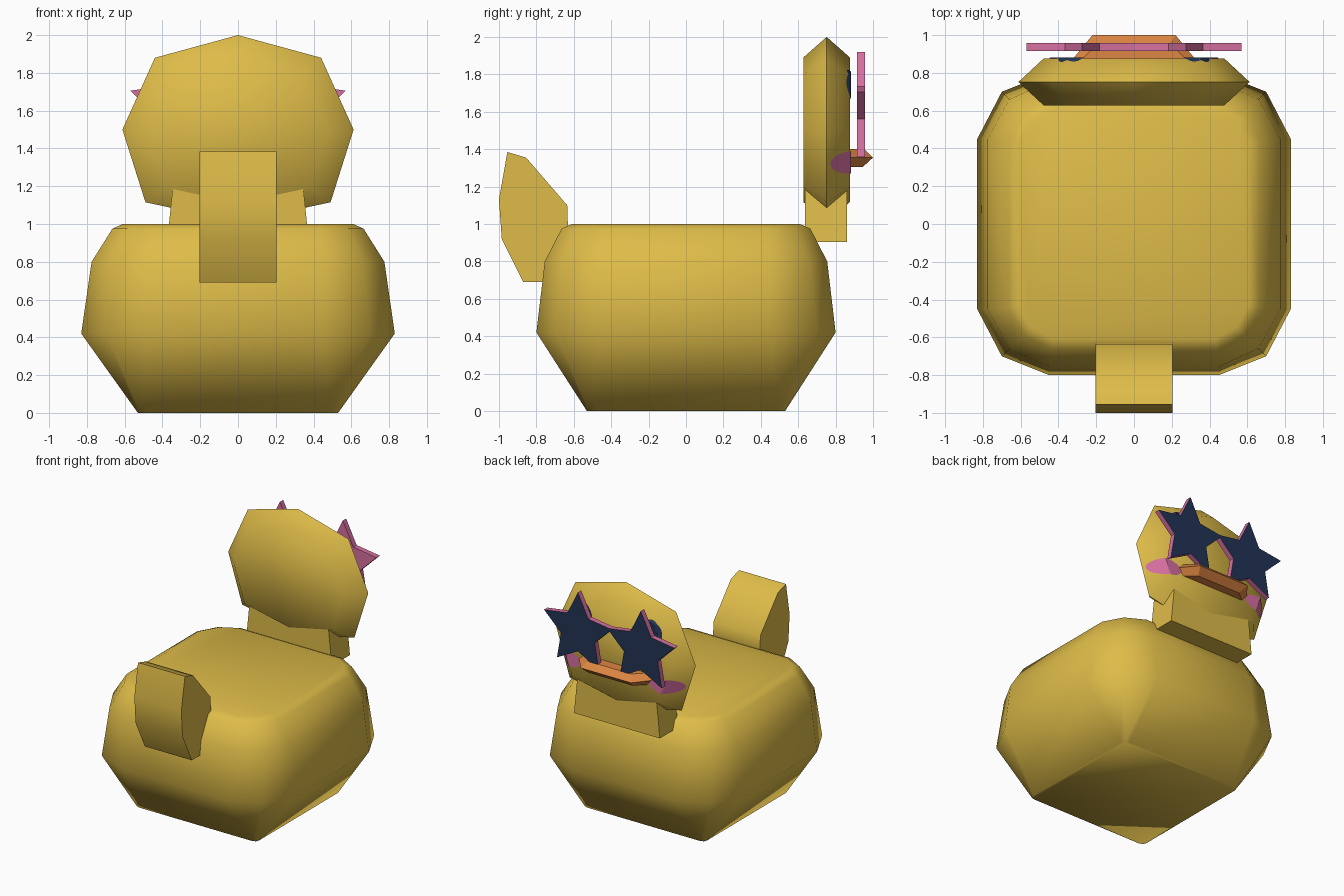
import bpy, bmesh, math
from mathutils import Vector
from mathutils.bvhtree import BVHTree

if "Cube" in bpy.data.objects:
    bpy.data.objects.remove(bpy.data.objects["Cube"])


def material(name, rgb):
    m = bpy.data.materials.new(name)
    m.diffuse_color = (*rgb, 1)
    m.use_nodes = True
    m.node_tree.nodes["Principled BSDF"].inputs["Base Color"].default_value = m.diffuse_color
    return m


YELLOW = material("yellow", (0.73, 0.50, 0.065))
ORANGE = material("orange", (0.73, 0.24, 0.055))
PINK = material("pink", (0.67, 0.16, 0.35))
NAVY = material("navy", (0.016, 0.034, 0.09))


def finish(name, bm, mats, angle=None):
    bmesh.ops.recalc_face_normals(bm, faces=bm.faces)
    me = bpy.data.meshes.new(name)
    bm.to_mesh(me)
    bm.free()
    for m in mats:
        me.materials.append(m)
    ob = bpy.data.objects.new(name, me)
    bpy.context.collection.objects.link(ob)
    if angle:
        bpy.ops.object.select_all(action='DESELECT')
        ob.select_set(True)
        bpy.context.view_layer.objects.active = ob
        bpy.ops.object.shade_smooth_by_angle(angle=math.radians(angle))
    return ob


def loft(rings):
    """Skin equal-sized closed rings and cap both ends."""
    bm = bmesh.new()
    rows = [[bm.verts.new(p) for p in r] for r in rings]
    n = len(rows[0])
    for a, b in zip(rows, rows[1:]):
        for i in range(n):
            j = (i + 1) % n
            bm.faces.new((a[i], a[j], b[j], b[i]))
    bm.faces.new(rows[0])
    bm.faces.new(rows[-1])
    return bm


# body: stacked rounded squares (z, half x, half y, straight part, corner)
def body_ring(z, hx, hy, flat, corner):
    q = [(hx, flat), (corner, corner), (flat, hy)]
    pts = q + [(-x, y) for x, y in reversed(q)]
    pts += [(-x, -y) for x, y in q] + [(x, -y) for x, y in reversed(q)]
    return [(x, y, z) for x, y in pts]


body_levels = [(0, .53, .53, .49, .52), (.42, .83, .80, .45, .70),
               (.80, .775, .755, .45, .66), (.975, .665, .665, .44, .585),
               (1.0, .61, .61, .43, .545)]
finish("body", loft([body_ring(*l) for l in body_levels]), [YELLOW], 60)

# tail: extruded side profile
tail = [(-.955, 1.385), (-.855, 1.355), (-.635, 1.10), (-.63, .95),
        (-.77, .69), (-.87, .69), (-.985, .92), (-1.0, 1.13)]
finish("tail", loft([[(x, y, z) for y, z in tail] for x in (-.205, .205)]),
       [YELLOW], 45)

# neck: tapered block
finish("neck", loft([[(-w, .635, z), (w, .635, z), (w, .862, z), (-w, .862, z)]
                     for w, z in ((.375, .905), (.34, 1.25))]), [YELLOW])

# head: eight-sided disc with a wide bevel to a ridge
half = [(0, .5), (.44, .38), (.612, 0), (.49, -.385), (0, -.49)]
outline = half + [(-x, z) for x, z in reversed(half[1:-1])]
head_bm = loft([[(x * s, y, 1.5 + z * s) for x, z in outline]
                for y, s in ((.627, .78), (.752, 1), (.877, .78))])
head_tree = BVHTree.FromBMesh(head_bm)
finish("head", head_bm, [YELLOW], 60)


# painted patches: ellipses draped on the face
def patch(name, cx, cz, rx, rz, mat, rings=8, n=32):
    bm = bmesh.new()

    def drape(r, a):
        x, z = cx + rx * r * math.cos(a), cz + rz * r * math.sin(a)
        hit = head_tree.ray_cast(Vector((x, 2, z)), Vector((0, -1, 0)))[0]
        return bm.verts.new((x, (hit.y if hit else .75) + .005, z))

    centre = drape(0, 0)
    last = None
    for k in range(1, rings + 1):
        row = [drape(k / rings, math.tau * i / n) for i in range(n)]
        for i in range(n):
            j = (i + 1) % n
            if last:
                bm.faces.new((last[i], last[j], row[j], row[i]))
            else:
                bm.faces.new((centre, row[i], row[j]))
        last = row
    bm.normal_update()
    finish(name, bm, [mat])


for side, s in (("left", -1), ("right", 1)):
    patch(side + "_eye", s * .30, 1.69, .10, .135, NAVY)
    patch(side + "_cheek", s * .42, 1.33, .12, .06, PINK)

# beak: flat wedge with a pointed rim
finish("beak", loft([[(-b, .86, z), (b, .86, z), (f, y, z), (-f, y, z)]
                     for z, b, f, y in ((1.305, .29, .19, .945),
                                        (1.355, .335, .22, 1.0),
                                        (1.40, .29, .19, .955))]), [ORANGE])

# star glasses: pink frames with dark front faces
for side, s in (("left", -1), ("right", 1)):
    star = []
    for i in range(10):
        r, a = (.31 if i % 2 == 0 else .155), math.pi / 2 + i * math.pi / 5
        star.append((s * .275 + r * math.cos(a), 1.61 + r * math.sin(a)))
    bm = loft([[(x, y, z) for x, z in star] for y in (.915, .957)])
    bmesh.ops.recalc_face_normals(bm, faces=bm.faces)
    for f in bm.faces:
        f.material_index = 1 if f.normal.y > .9 else 0
    finish(side + "_star_lens", bm, [PINK, NAVY])
